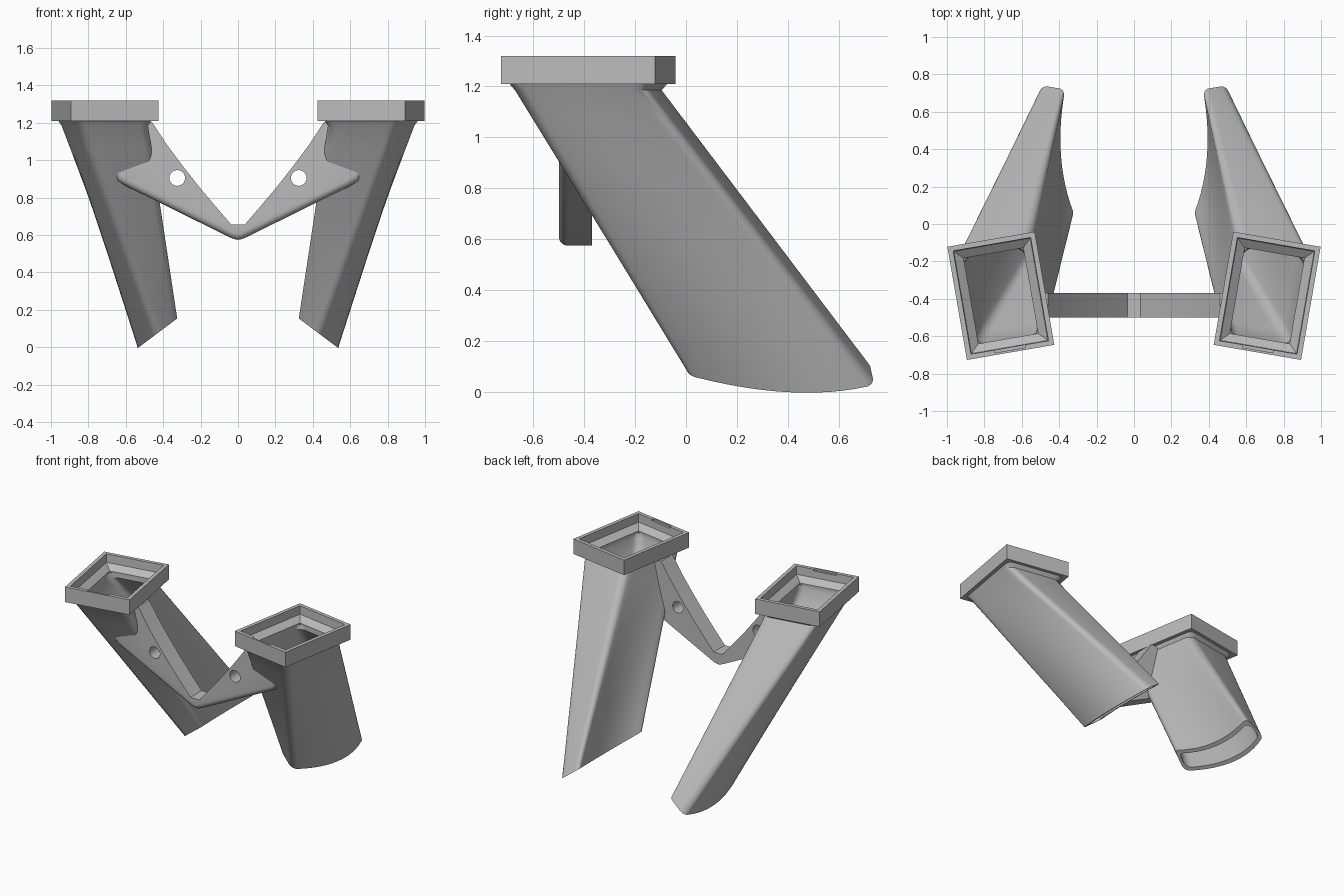
import bpy, bmesh, math
from mathutils import Vector, Matrix

cube = bpy.data.objects.get("Cube")
if cube:
    bpy.data.objects.remove(cube, do_unlink=True)

grey = bpy.data.materials.new("plain_grey")
grey.use_nodes = True
COLOUR = (0.5, 0.5, 0.5, 1)
grey.diffuse_color = COLOUR
grey.node_tree.nodes["Principled BSDF"].inputs["Base Color"].default_value = COLOUR

CENTRE = Vector((0.712, -0.384, 0))
TURN = Matrix.Rotation(math.radians(-9.8), 3, "Z")
HALF_W, HALF_D = 0.237, 0.307
TOP, FLANGE_BASE, NECK = 1.32, 1.21, 1.185


def finish(name, bm):
    bmesh.ops.recalc_face_normals(bm, faces=bm.faces)
    mesh = bpy.data.meshes.new(name)
    bm.to_mesh(mesh)
    bm.free()
    mesh.materials.append(grey)
    obj = bpy.data.objects.new(name, mesh)
    bpy.context.collection.objects.link(obj)
    return obj


def loft(name, rings, side, hollow=True):
    """Skin a list of rings; hollow joins the last ring to the first."""
    bm = bmesh.new()
    loops = [[bm.verts.new((p.x * side, p.y, p.z)) for p in r] for r in rings]
    n = len(loops[0])
    pairs = list(zip(loops, loops[1:]))
    if hollow:
        pairs.append((loops[-1], loops[0]))
    else:
        bm.faces.new(loops[0])
        bm.faces.new(loops[-1])
    for a, b in pairs:
        for i in range(n):
            j = (i + 1) % n
            bm.faces.new((a[i], a[j], b[j], b[i]))
    return finish(name, bm)


def cut(obj, cutter):
    cutter.hide_render = True
    mod = obj.modifiers.new("cut", "BOOLEAN")
    mod.operation = "DIFFERENCE"
    mod.solver = "EXACT"
    mod.object = cutter
    bpy.ops.object.select_all(action="DESELECT")
    bpy.context.view_layer.objects.active = obj
    obj.select_set(True)
    bpy.ops.object.modifier_apply(modifier=mod.name)
    bpy.data.objects.remove(cutter, do_unlink=True)


def outline(mu, mv, ru, rv, steps=6, samples=12):
    """Rounded rectangle in the unit square, inset by mu and mv."""
    corners = [(1 - mu - ru, 1 - mv - rv), (mu + ru, 1 - mv - rv),
               (mu + ru, mv + rv), (1 - mu - ru, mv + rv)]
    pts = []
    for k, (cu, cv) in enumerate(corners):
        for i in range(steps + 1):
            a = math.pi / 2 * (k + i / steps)
            pts.append((cu + ru * math.cos(a), cv + rv * math.sin(a)))
        # extra points along the long curved sides
        if k in (1, 3):
            u, v = pts[-1]
            v_end = mv + rv if k == 1 else 1 - mv - rv
            pts += [(u, v + (v_end - v) * i / samples) for i in range(1, samples)]
    return pts


def inlet(u, v, z):
    local = Vector(((2 * u - 1) * (HALF_W - 0.04), (2 * v - 1) * (HALF_D - 0.04), 0))
    return CENTRE + TURN @ local + Vector((0, 0, z))


def through(a, b, c, t):
    """Parabola through three points at t = 0, 0.5 and 1."""
    a, b, c = Vector(a), Vector(b), Vector(c)
    return a * (1 - t) * (1 - 2 * t) + b * 4 * t * (1 - t) + c * t * (2 * t - 1)


def outlet(u, v):
    inner = through((0.315, 0.04), (0.39, 0.36), (0.368, 0.72), v)
    outer = through((0.44, -0.005), (0.533, 0.40), (0.495, 0.74), v)
    p = inner.lerp(outer, u)
    return Vector((p.x, p.y, 0.75 * (0.53 - p.x)))


def skin(top_inset, low_inset, flare=0, count=10):
    """Rings from the rectangular inlet to the curved slot."""
    tops = outline(*top_inset, 0.13, 0.1)
    lows = outline(*low_inset, 0.25, 0.05)
    rings = [[inlet(u, v, FLANGE_BASE + 0.005)
              for u, v in outline(top_inset[0] - flare, top_inset[1] - flare, 0.1, 0.07)]]
    for k in range(count + 1):
        t = k / count
        rings.append([inlet(*a, NECK).lerp(outlet(*b), t) for a, b in zip(tops, lows)])
    return rings


def rectangle(inset, z):
    w, d = HALF_W - inset, HALF_D - inset
    return [CENTRE + TURN @ Vector((x * w, y * d, 0)) + Vector((0, 0, z))
            for x, y in ((1, 1), (-1, 1), (-1, -1), (1, -1))]


def build_duct(side, label):
    # hollow nozzle
    duct = loft(label + "_duct", skin((0, 0), (0, 0), 0.04)
                + skin((0.08, 0.06), (0.16, 0.03))[::-1], side)
    # stepped socket frame
    steps = [(0, FLANGE_BASE), (0, TOP), (0.027, TOP), (0.03, 1.26),
             (0.075, 1.225), (0.075, FLANGE_BASE)]
    frame = loft(label + "_socket_frame", [rectangle(i, z) for i, z in steps], side)
    # shallow notch in the front rim
    notch = []
    for z in (TOP - 0.012, TOP + 0.05):
        notch.append([CENTRE + TURN @ Vector((x * 0.083, y, 0)) + Vector((0, 0, z))
                      for x, y in ((1, -0.27), (-1, -0.27), (-1, -0.295), (1, -0.295))])
    cut(frame, loft("notch_cutter", notch, side, False))
    return [duct, frame]


def build_bracket():
    # half profile from the lowest point round to the centre of the top
    half = [(0.02, 0.578), (0.045, 0.588), (0.6, 0.863), (0.645, 0.89), (0.665, 0.92),
            (0.62, 1.205), (0.46, 1.205), (0.385, 1.09), (0.3, 0.975),
            (0.2, 0.848), (0.1, 0.73), (0.035, 0.655)]
    profile = [(0, 0.574)] + half + [(-x, z) for x, z in reversed(half)]
    bm = bmesh.new()
    front = [bm.verts.new((x, -0.5, z)) for x, z in profile]
    back = [bm.verts.new((x, -0.37, z)) for x, z in profile]
    bm.faces.new(front)
    bm.faces.new(back)
    n = len(profile)
    for i in range(n):
        j = (i + 1) % n
        bm.faces.new((front[i], front[j], back[j], back[i]))
    bmesh.ops.recalc_face_normals(bm, faces=bm.faces)
    # round the lower front edge
    lower = set(front[:6] + front[-5:])
    edges = [e for e in bm.edges if e.verts[0] in lower and e.verts[1] in lower]
    bmesh.ops.bevel(bm, geom=edges, offset=0.035, segments=5, profile=0.5, affect="EDGES")
    bracket = finish("bracket", bm)
    for side in (1, -1):
        # trim to the duct walls, then drill the screw hole
        cut(bracket, loft("duct_cutter", skin((0.03, 0.03), (0.08, 0.015)), side, False))
        bm = bmesh.new()
        place = Matrix.Translation((0.325 * side, -0.43, 0.905)) @ Matrix.Rotation(math.pi / 2, 4, "X")
        bmesh.ops.create_cone(bm, cap_ends=True, segments=32, radius1=0.042,
                              radius2=0.042, depth=0.5, matrix=place)
        cut(bracket, finish("hole_cutter", bm))
    return bracket


parts = build_duct(1, "left") + build_duct(-1, "right") + [build_bracket()]
bpy.ops.object.select_all(action="DESELECT")
for part in parts:
    part.select_set(True)
bpy.context.view_layer.objects.active = parts[0]
bpy.ops.object.shade_smooth_by_angle(angle=math.radians(32))
